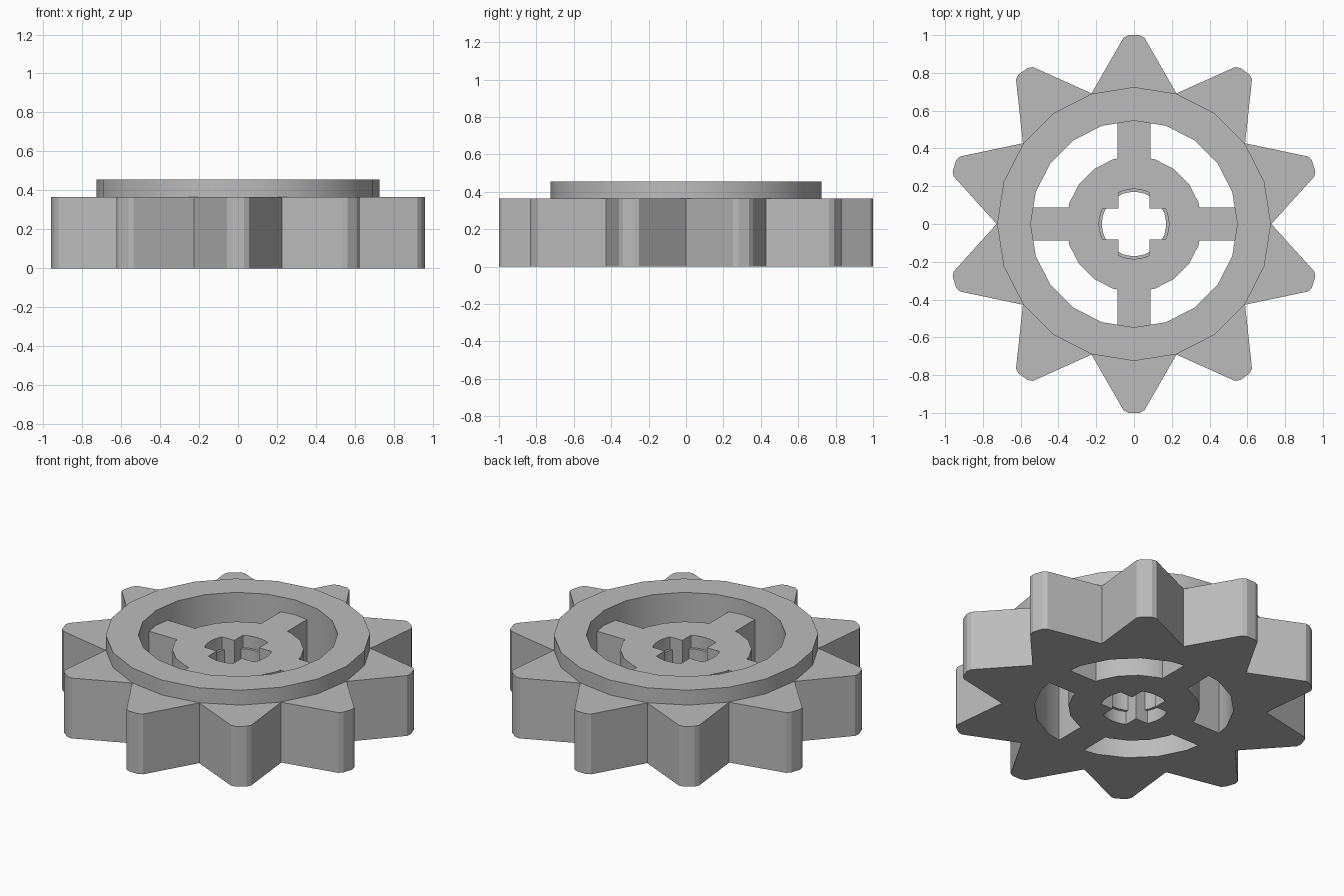
import bpy
import bmesh
from math import sin, cos, asin, radians, tau

cube = bpy.data.objects.get("Cube")
if cube:
    bpy.data.objects.remove(cube, do_unlink=True)

grey = bpy.data.materials.new("mid_grey")
grey.use_nodes = True
grey.diffuse_color = (0.5, 0.5, 0.5, 1)
grey.node_tree.nodes["Principled BSDF"].inputs["Base Color"].default_value = (0.5, 0.5, 0.5, 1)

PLATE_TOP = 0.365
COLLAR_TOP = 0.455
SIDES = 20


def polar(r, a):
    """Point at angle a, measured counter-clockwise from +y."""
    return (-r * sin(a), r * cos(a))


def prism(name, outline, z0, z1):
    bm = bmesh.new()
    face = bm.faces.new([bm.verts.new((x, y, z0)) for x, y in outline])
    top = bmesh.ops.extrude_face_region(bm, geom=[face])["geom"]
    for v in top:
        if isinstance(v, bmesh.types.BMVert):
            v.co.z = z1
    bmesh.ops.recalc_face_normals(bm, faces=bm.faces)
    mesh = bpy.data.meshes.new(name)
    bm.to_mesh(mesh)
    bm.free()
    mesh.materials.append(grey)
    ob = bpy.data.objects.new(name, mesh)
    bpy.context.collection.objects.link(ob)
    return ob


def ring_outline(r):
    return [polar(r, tau * i / SIDES) for i in range(SIDES)]


def tooth_outline(teeth=10, root=0.727):
    """Pointed teeth with slightly rounded tips."""
    pts = []
    for i in range(teeth):
        a = tau * i / teeth
        pts += [polar(0.988, a - 0.056), polar(1, a - 0.03),
                polar(1, a + 0.03), polar(0.988, a + 0.056),
                polar(root, a + tau / teeth / 2)]
    return pts


def cross_outline(r, half=0.083):
    """Plus-shaped axle hole with arc-ended arms."""
    pts = []
    spread = asin(half / r)
    for i in range(4):
        a = tau * i / 4
        pts += [polar(r, a + spread * k / 3) for k in range(-3, 4)]
        pts.append(polar(half * 2 ** 0.5, a + radians(45)))
    return pts


def box_outline(x, y):
    return [(-x, -y), (x, -y), (x, y), (-x, y)]


# Toothed plate is the base that the other parts join or cut
sprocket = prism("sprocket", tooth_outline(), 0, PLATE_TOP)

steps = [
    # raised collar and the open centre
    ("UNION", prism("collar", ring_outline(0.725), 0.2, COLLAR_TOP)),
    ("DIFFERENCE", prism("centre_cutter", ring_outline(0.547), -0.1, 0.6)),
    # hub and four spokes
    ("UNION", prism("hub", ring_outline(0.36), 0, PLATE_TOP)),
    ("UNION", prism("spokes_side", box_outline(0.6, 0.088), 0, PLATE_TOP)),
    ("UNION", prism("spokes_front_back", box_outline(0.088, 0.6), 0, PLATE_TOP)),
    # axle hole, wider at both mouths
    ("DIFFERENCE", prism("axle_cutter", cross_outline(0.17), -0.1, 0.6)),
    ("DIFFERENCE", prism("upper_mouth_cutter", cross_outline(0.185), 0.29, 0.6)),
    ("DIFFERENCE", prism("lower_mouth_cutter", cross_outline(0.185), -0.1, 0.08)),
]

bpy.ops.object.select_all(action="DESELECT")
bpy.context.view_layer.objects.active = sprocket
sprocket.select_set(True)
for operation, part in steps:
    mod = sprocket.modifiers.new(part.name, "BOOLEAN")
    mod.operation = operation
    mod.solver = "EXACT"
    mod.object = part
    bpy.ops.object.modifier_apply(modifier=mod.name)
    bpy.data.objects.remove(part, do_unlink=True)

# Rounded walls smooth, corners sharp
bpy.ops.object.shade_smooth_by_angle(angle=radians(25))
